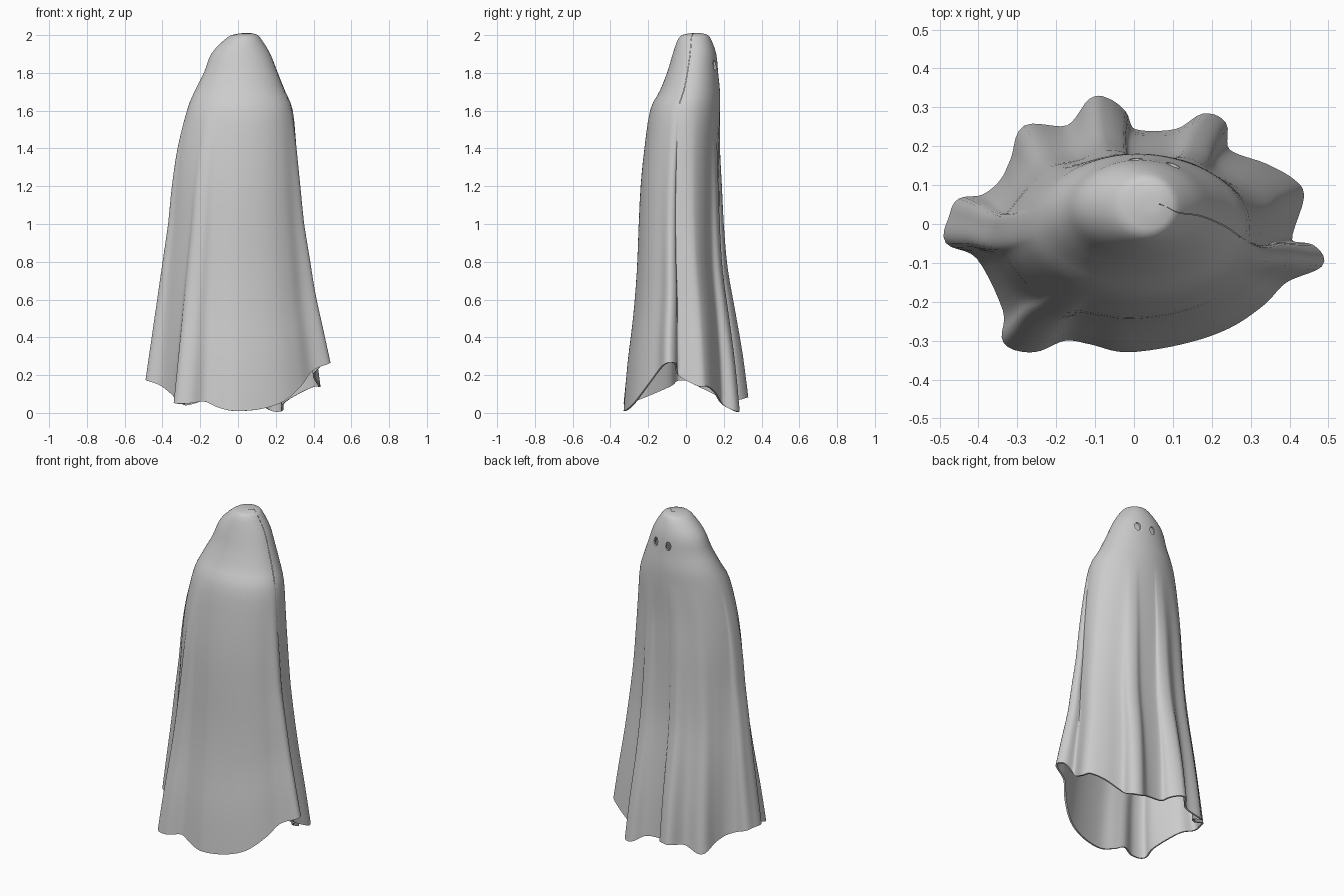
import bpy
import math
from mathutils import Vector

old = bpy.data.objects.get("Cube")
if old:
    bpy.data.objects.remove(old, do_unlink=True)

# Single cloth colour
cloth = bpy.data.materials.new("cloth_grey")
cloth.use_nodes = True
grey = (0.6, 0.6, 0.6, 1)
cloth.diffuse_color = grey
cloth.node_tree.nodes["Principled BSDF"].inputs["Base Color"].default_value = grey

# Wavy hem outline, counter-clockwise: x, y, z in hundredths
HEM = [
    (48, -10, 26), (39, -14, 22), (33, -20, 14), (24, -26, 6), (12, -30, 2),
    (-2, -32, 1), (-11, -30, 3), (-18, -29, 6), (-26, -32, 5), (-33, -30, 5),
    (-33, -22, 8), (-40, -8, 14), (-48, -4, 17), (-47, 2, 17), (-45, 6, 16),
    (-39, 7, 14), (-34, 11, 12), (-31, 17, 9), (-28, 25, 4), (-17, 25, 7),
    (-11, 32, 8), (-7, 32, 8), (-3, 29, 7), (0, 24, 6), (11, 24, 5),
    (18, 28, 1), (23, 26, 1), (24, 19, 5), (34, 15, 11), (41, 11, 14),
    (43, 7, 14), (40, -4, 20), (46, -6, 26),
]

# Height and body extents in hundredths: z, left, right, front, back
BODY = [
    (200, 2, 7, 3, 8), (199.5, -1, 9, 0, 10), (198, -5, 11, -3, 12),
    (190, -13, 16, -6, 15), (180, -17, 20, -9, 16), (170, -22, 24, -13, 17),
    (160, -26, 28, -18, 17), (140, -31, 30, -21, 17), (120, -34, 32, -23, 18),
    (100, -36, 34, -24, 19), (75, -39, 37, -25, 21), (50, -42, 40, -27, 25),
    (25, -45, 44, -30, 29), (0, -48, 48, -32, 32),
]


def spline(a, b, c, d, t):
    """Smooth interpolation between b and c."""
    return b + (c - a) * (t / 2) + (2 * a - 5 * b + 4 * c - d) * (t * t / 2) \
        + (3 * (b - c) + d - a) * (t ** 3 / 2)


def resample(points, steps, closed):
    pts = [Vector([v / 100 for v in p]) for p in points]
    n = len(pts)
    pick = (lambda i: pts[i % n]) if closed else (lambda i: pts[max(0, min(n - 1, i))])
    out = [spline(pick(i - 1), pick(i), pick(i + 1), pick(i + 2), s / steps)
           for i in range(n if closed else n - 1) for s in range(steps)]
    return out if closed else out + [pts[-1]]


def fit(values, low, high):
    """Stretch values so that they span low to high."""
    a, b = min(values), max(values)
    return [low + (v - a) / (b - a) * (high - low) for v in values]


def lofted_cloth():
    hem = resample(HEM, 5, True)
    hem_x = fit([p.x for p in hem], -1, 1)
    hem_y = fit([p.y for p in hem], -1, 1)
    angles = [math.atan2(y, x) for x, y in zip(hem_x, hem_y)]
    count = len(hem)
    verts, faces = [], []
    rows = resample([r[1:] and (r[0], r[1], r[2]) for r in BODY], 3, False)
    depth = resample([(r[0], r[3], r[4]) for r in BODY], 3, False)
    for (z, left, right), (_, front, back) in zip(rows, depth):
        # Folds grow from the shoulders down to the hem
        fold = max(0, 1 - z / 1.6) ** 0.85
        xs = [math.cos(a) * (1 - fold) + x * fold for a, x in zip(angles, hem_x)]
        ys = [math.sin(a) * (1 - fold) + y * fold for a, y in zip(angles, hem_y)]
        drop = max(0, 1 - z)
        for x, y, h in zip(fit(xs, left, right), fit(ys, front, back), hem):
            verts.append((x, y, z + h.z * drop))
    for r in range(len(rows) - 1):
        for i in range(count):
            j = (i + 1) % count
            a, b = r * count, (r + 1) * count
            faces.append((a + i, b + i, b + j, a + j))
    faces.append(tuple(range(count)))
    mesh = bpy.data.meshes.new("draped_sheet")
    mesh.from_pydata(verts, [], faces)
    mesh.materials.append(cloth)
    obj = bpy.data.objects.new("draped_sheet", mesh)
    bpy.context.collection.objects.link(obj)
    return obj


def apply_modifier(obj, name):
    bpy.ops.object.select_all(action="DESELECT")
    obj.select_set(True)
    bpy.context.view_layer.objects.active = obj
    bpy.ops.object.modifier_apply(modifier=name)


# Thin hanging sheet
sheet = lofted_cloth()
solid = sheet.modifiers.new("cloth_thickness", "SOLIDIFY")
solid.thickness = 0.01
solid.offset = -1
apply_modifier(sheet, solid.name)

# Two oval eye holes on the back side of the head
for x in (0.005, 0.1):
    bpy.ops.mesh.primitive_cylinder_add(vertices=24, radius=1, depth=0.2,
                                        location=(x, 0.17, 1.84),
                                        rotation=(math.pi / 2, 0, 0))
    cutter = bpy.context.object
    cutter.name = "eye_cutter"
    cutter.scale = (0.017, 0.026, 1)
    cutter.hide_render = True
    cutter.data.materials.append(cloth)
    cut = sheet.modifiers.new("eye_hole", "BOOLEAN")
    cut.operation = "DIFFERENCE"
    cut.solver = "EXACT"
    cut.object = cutter
    apply_modifier(sheet, cut.name)
    bpy.data.objects.remove(cutter, do_unlink=True)

bpy.ops.object.select_all(action="DESELECT")
sheet.select_set(True)
bpy.context.view_layer.objects.active = sheet
bpy.ops.object.shade_smooth_by_angle(angle=math.radians(50))
